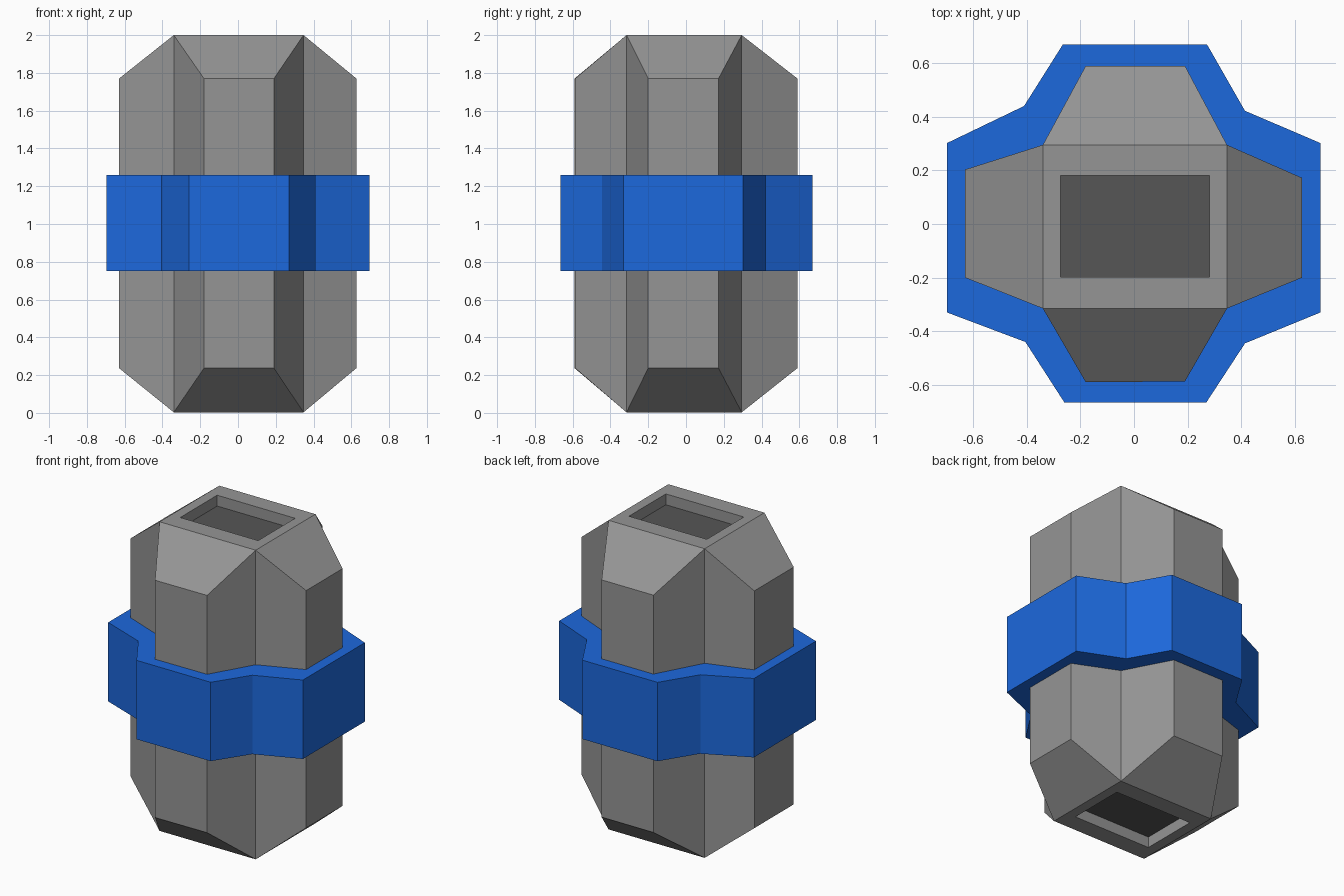
import bpy, bmesh

if "Cube" in bpy.data.objects:
    bpy.data.objects.remove(bpy.data.objects["Cube"])


def material(name, rgb):
    mat = bpy.data.materials.new(name)
    mat.diffuse_color = (*rgb, 1)
    mat.use_nodes = True
    mat.node_tree.nodes["Principled BSDF"].inputs["Base Color"].default_value = mat.diffuse_color
    return mat


def bridge(bm, a, b):
    """Quads between two closed vertex loops of equal length."""
    n = len(a)
    for i in range(n):
        bm.faces.new((a[i], a[(i + 1) % n], b[(i + 1) % n], b[i]))


def finish(bm, name, *mats):
    bmesh.ops.recalc_face_normals(bm, faces=bm.faces)
    mesh = bpy.data.meshes.new(name)
    bm.to_mesh(mesh)
    bm.free()
    for mat in mats:
        mesh.materials.append(mat)
    bpy.context.collection.objects.link(bpy.data.objects.new(name, mesh))


grey = material("grey", (.30, .30, .30))
dark = material("dark_grey", (.093, .093, .093))
blue = material("blue", (.012, .14, .72))

# Cross-shaped body outline, counter-clockwise: every third point is an inner corner
outline = [(-.34, -.315), (-.18, -.59), (.19, -.587),
           (.347, -.315), (.627, -.2), (.627, .172),
           (.347, .295), (.19, .59), (-.18, .59),
           (-.34, .295), (-.63, .203), (-.63, -.2)]
recess = [(-.275, -.197), (.282, -.197), (.282, .18), (-.275, .18)]

# Body: prism whose arms slope in to a rectangular end with a shallow dark recess
bm = bmesh.new()
loops = []
for z_arm, z_end, z_floor in ((.237, .003, .073), (1.77, 2.0, 1.93)):
    loop = [bm.verts.new((x, y, z_arm if i % 3 else z_end))
            for i, (x, y) in enumerate(outline)]
    for i in range(0, 12, 3):
        bm.faces.new([loop[(i + k) % 12] for k in range(4)])
    rim = [bm.verts.new((x, y, z_end)) for x, y in recess]
    floor = [bm.verts.new((x, y, z_floor)) for x, y in recess]
    bridge(bm, loop[::3], rim)
    bridge(bm, rim, floor)
    bm.faces.new(floor).material_index = 1
    loops.append(loop)
bridge(bm, *loops)
finish(bm, "body", grey, dark)

# Collar: blue band following the outline around the middle
outer = [(-.405, -.44), (-.26, -.665), (.27, -.665),
         (.414, -.445), (.695, -.33), (.695, .302),
         (.414, .422), (.272, .67), (-.265, .67),
         (-.41, .44), (-.697, .302), (-.697, -.33)]
bm = bmesh.new()
rings = [[bm.verts.new((x, y, z)) for x, y in pts]
         for pts, z in ((outline, .75), (outer, .75), (outer, 1.26), (outline, 1.26))]
for i in range(4):
    bridge(bm, rings[i], rings[(i + 1) % 4])
finish(bm, "collar", blue)
